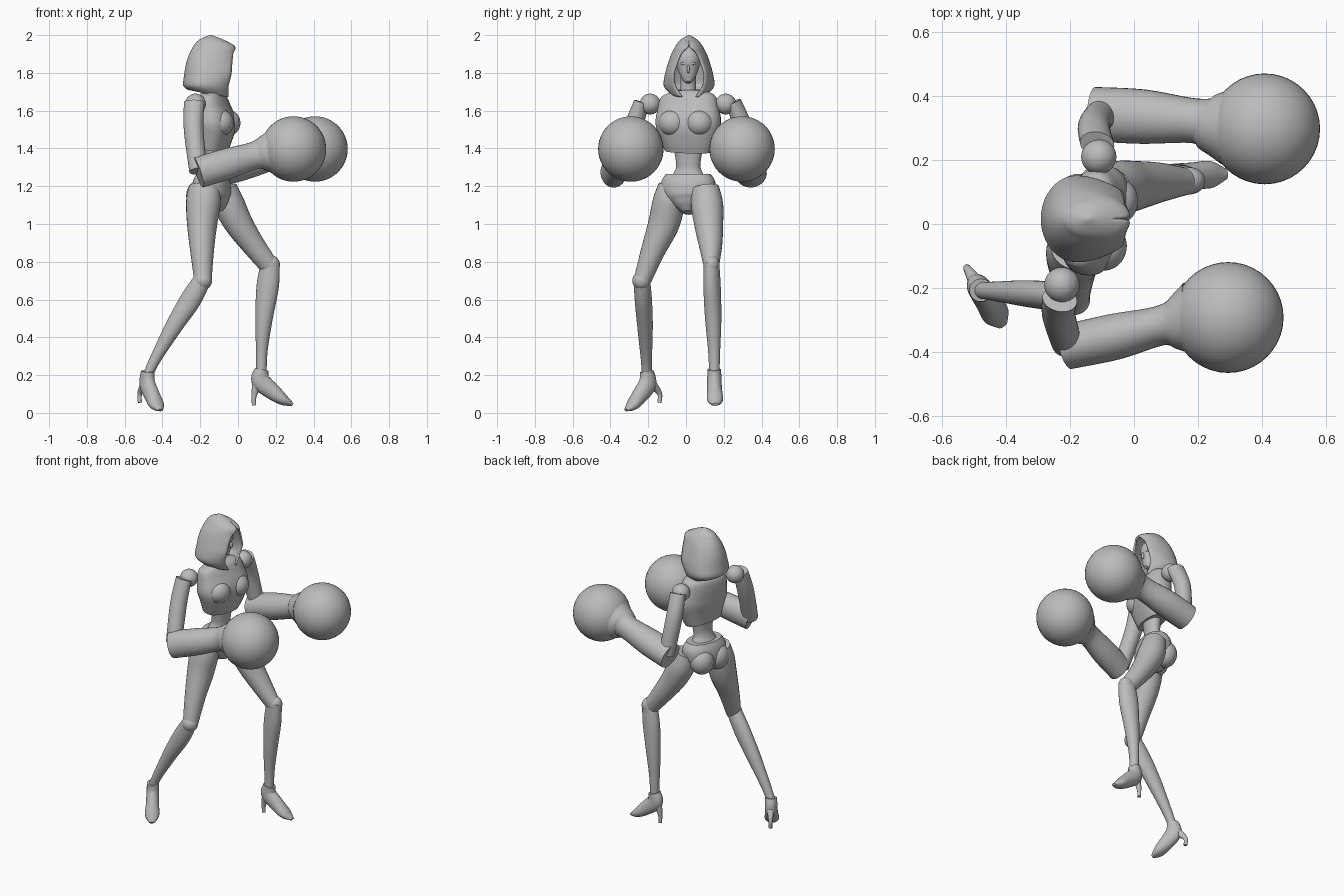
import bpy, bmesh, math
from mathutils import Vector

old = bpy.data.objects.get("Cube")
if old:
    bpy.data.objects.remove(old, do_unlink=True)

grey = bpy.data.materials.new("plain grey")
grey.use_nodes = True
tone = (0.5, 0.5, 0.5, 1)
grey.diffuse_color = tone
grey.node_tree.nodes["Principled BSDF"].inputs["Base Color"].default_value = tone

parts = []
YAW = math.radians(-14)
FACING = Vector((math.cos(YAW), math.sin(YAW), 0))
SIDE = Vector((-FACING.y, FACING.x, 0))


def add_part(name, bm):
    bmesh.ops.recalc_face_normals(bm, faces=bm.faces)
    mesh = bpy.data.meshes.new(name)
    bm.to_mesh(mesh)
    bm.free()
    mesh.materials.append(grey)
    obj = bpy.data.objects.new(name, mesh)
    bpy.context.collection.objects.link(obj)
    parts.append(obj)
    return obj


def smooth_rings(rings, steps):
    """Catmull-Rom interpolation through rings of (x, y, z, depth, width)."""
    r = [rings[0]] + list(rings) + [rings[-1]]
    out = []
    for i in range(1, len(r) - 2):
        for k in range(steps):
            t = k / steps
            out.append([0.5 * (2 * b + (c - a) * t + (2 * a - 5 * b + 4 * c - d) * t * t
                               + (3 * b - a - 3 * c + d) * t ** 3)
                        for a, b, c, d in zip(*r[i - 1:i + 3])])
    return out + [list(rings[-1])]


def loft(name, rings, side=SIDE, power=2.0, sides=28, steps=5):
    """Skin elliptical cross-sections set square to the path."""
    rings = smooth_rings(rings, steps)
    pts = [Vector(r[:3]) for r in rings]
    bm = bmesh.new()
    loops = []
    for i, r in enumerate(rings):
        tan = (pts[min(i + 1, len(pts) - 1)] - pts[max(i - 1, 0)]).normalized()
        wide = (side - tan * side.dot(tan)).normalized()
        deep = wide.cross(tan)
        loop = []
        for k in range(sides):
            c, s = math.cos(math.tau * k / sides), math.sin(math.tau * k / sides)
            u = math.copysign(abs(c) ** (2 / power), c) * max(r[3], 0.002)
            v = math.copysign(abs(s) ** (2 / power), s) * max(r[4], 0.002)
            loop.append(bm.verts.new(pts[i] + deep * u + wide * v))
        loops.append(loop)
    for a, b in zip(loops, loops[1:]):
        for k in range(sides):
            n = (k + 1) % sides
            bm.faces.new((a[k], a[n], b[n], b[k]))
    bm.faces.new(loops[0])
    bm.faces.new(loops[-1])
    return add_part(name, bm)


def ball(name, centre, radius, scale=(1, 1, 1), yaw=0.0):
    bm = bmesh.new()
    bmesh.ops.create_uvsphere(bm, u_segments=40, v_segments=24, radius=radius)
    obj = add_part(name, bm)
    obj.location, obj.scale, obj.rotation_euler.z = centre, scale, yaw
    return obj


def body(name, rows, power):
    """Upright stack of sections: height, centre x, depth, width."""
    return loft(name, [(x, 0.012, z, d, w) for z, x, d, w in rows], power=power)


# Torso
body("chest", [(1.70, -.15, .045, .08), (1.675, -.145, .07, .145), (1.61, -.135, .088, .165),
               (1.53, -.12, .1, .175), (1.45, -.125, .085, .15), (1.385, -.135, .068, .125)], 2.4)
body("waist", [(1.43, -.13, .055, .085), (1.34, -.13, .045, .068), (1.29, -.135, .047, .068),
               (1.24, -.14, .065, .1)], 2)
body("pelvis", [(1.265, -.14, .075, .12), (1.22, -.14, .095, .145), (1.15, -.14, .1, .135),
                (1.10, -.13, .08, .085), (1.06, -.12, .045, .03)], 2.2)
for label, s in (("left", 1), ("right", -1)):
    centre = Vector((-.125, .012, 1.535)) + FACING * .055 + SIDE * s * .073
    ball(label + "_bust", centre, .07, (.95, 1.05, 1), YAW)
    seat = Vector((-.14, .012, 1.15)) - FACING * .05 + SIDE * s * .06
    ball(label + "_buttock", seat, .075, (.95, 1, 1.1), YAW)

# Neck and face
loft("neck", [(-.15, .012, 1.66, .055, .06), (-.145, .012, 1.71, .04, .042),
              (-.14, .012, 1.8, .04, .042)])
loft("face", [(-.085, .012, 1.75, .012, .014), (-.1, .012, 1.775, .035, .036),
              (-.12, .012, 1.83, .06, .058), (-.125, .012, 1.89, .062, .062),
              (-.135, .012, 1.94, .03, .03)], side=Vector((0, 1, 0)))
ball("nose", (-.058, .012, 1.82), .01, (1, .8, 2.2))
for label, s in (("left", 1), ("right", -1)):
    ball(label + "_eye", (-.07, .012 + s * .026, 1.85), .012, (.6, 1.2, .6))


# Hood: upright shell whose rows open at the front and close to a point on top
def build_hood():
    rows = smooth_rings([(1.69, .1, -.265, -.05, .04), (1.73, .134, -.29, -.05, .075),
                         (1.79, .128, -.285, -.035, .085), (1.85, .112, -.275, -.03, .068),
                         (1.90, .094, -.258, -.025, .045), (1.94, .073, -.237, -.015, .006),
                         (1.975, .046, -.207, -.075, 0), (2.0, .004, -.15, -.14, 0)], 4)
    bm = bmesh.new()
    grid = []
    half = 20
    for i, (z, hw, back, front, gap) in enumerate(rows):
        mid = (back + front) / 2 - (.01 if i < len(rows) * .7 else 0)
        start = math.asin(min(max(gap, 0) / hw, .95))
        line = []
        for k in range(2 * half + 1):
            f = k / half - 1
            t = math.pi - abs(f) * (math.pi - start)
            reach = (front - mid) / math.cos(start) if math.cos(t) > 0 else mid - back
            y = math.copysign(hw * math.sin(t), f)
            drop = .02 * math.cos(t) * max(0, 1 - i / 5)
            line.append(bm.verts.new((mid + reach * math.cos(t), .016 + y, z - drop)))
        grid.append(line)
    for a, b in zip(grid, grid[1:]):
        for k in range(2 * half):
            bm.faces.new((a[k], a[k + 1], b[k + 1], b[k]))
    bm.faces.new(grid[-1])
    bmesh.ops.remove_doubles(bm, verts=bm.verts, dist=.0004)
    hood = add_part("hood", bm)
    shell = hood.modifiers.new("cloth", "SOLIDIFY")
    shell.thickness, shell.offset = .01, -1


build_hood()

# Arms: shoulder ball, upper arm, forearm flaring into a round glove
ball("left_shoulder", (-.11, .21, 1.635), .055)
loft("left_upper_arm", [(-.115, .25, 1.645, .055, .04), (-.125, .305, 1.5, .05, .05),
                        (-.1, .345, 1.28, .048, .048)])
loft("left_forearm", [(-.125, .343, 1.27, .08, .085), (.03, .335, 1.315, .082, .085),
                      (.19, .322, 1.36, .073, .07), (.235, .313, 1.372, .09, .09),
                      (.29, .305, 1.38, .12, .12)])
ball("left_glove", (.408, .297, 1.397), .173)
ball("right_shoulder", (-.225, -.19, 1.635), .055)
loft("right_upper_arm", [(-.232, -.235, 1.645, .055, .04), (-.235, -.285, 1.5, .052, .05),
                         (-.21, -.37, 1.28, .048, .048)])
loft("right_forearm", [(-.21, -.384, 1.272, .083, .07), (-.06, -.352, 1.318, .082, .072),
                       (.08, -.318, 1.36, .073, .062), (.13, -.31, 1.372, .09, .085),
                       (.18, -.3, 1.38, .12, .12)])
ball("right_glove", (.294, -.292, 1.397), .173)

# Legs
loft("left_thigh", [(-.075, .1, 1.19, .07, .075), (-.045, .112, 1.1, .082, .085),
                    (.005, .12, 1.0, .075, .077), (.08, .13, .89, .062, .062),
                    (.168, .134, .775, .05, .04)])
loft("left_shin", [(.172, .135, .8, .05, .04), (.157, .138, .67, .06, .045),
                   (.138, .144, .5, .046, .043), (.126, .149, .33, .031, .032),
                   (.124, .15, .2, .027, .027)])
ball("left_knee", (.172, .135, .785), .05, (1, .85, 1))
loft("right_thigh", [(-.18, -.07, 1.2, .08, .075), (-.183, -.09, 1.12, .092, .085),
                     (-.19, -.118, 1.0, .08, .083), (-.19, -.178, .85, .062, .063),
                     (-.185, -.235, .69, .045, .045)])
loft("right_shin", [(-.18, -.235, .72, .045, .043), (-.25, -.226, .6, .056, .045),
                    (-.338, -.217, .46, .046, .041), (-.435, -.21, .29, .03, .03),
                    (-.478, -.207, .2, .026, .026)])
ball("right_knee", (-.186, -.235, .7), .049)


# High-heeled shoes: ankle, arch and toe lofted along one path, plus a heel spike
def shoe(label, ankle, heading, length, toe_z, heel_out, heel_z):
    ankle, ahead = Vector(ankle), Vector((math.cos(heading), math.sin(heading), 0))
    across = Vector((-ahead.y, ahead.x, 0))
    shape = [(0, 1, .036, .036), (-.03, .68, .05, .038), (.33, .38, .044, .04),
             (.7, .13, .03, .042), (1, 0, .008, .015)]
    rings = []
    for u, h, d, w in shape:
        p = ankle + ahead * u * length
        rings.append((p.x, p.y, toe_z + h * (ankle.z - toe_z), d, w))
    loft(label + "_shoe", rings, side=across)
    top = ankle - ahead * .02
    tip = ankle + ahead * heel_out
    loft(label + "_heel", [(top.x, top.y, ankle.z - .06, .03, .026),
                           (tip.x, tip.y, heel_z + .05, .014, .013),
                           (tip.x, tip.y, heel_z, .011, .011)], side=across, sides=14)


shoe("left", (.125, .15, .23), math.radians(2), .165, .045, -.04, .04)
shoe("right", (-.478, -.207, .22), math.radians(-58), .13, .015, -.078, .055)

# Shading
bpy.ops.object.select_all(action="DESELECT")
for obj in parts:
    obj.select_set(True)
bpy.context.view_layer.objects.active = parts[0]
bpy.ops.object.shade_smooth_by_angle(angle=math.radians(40))
